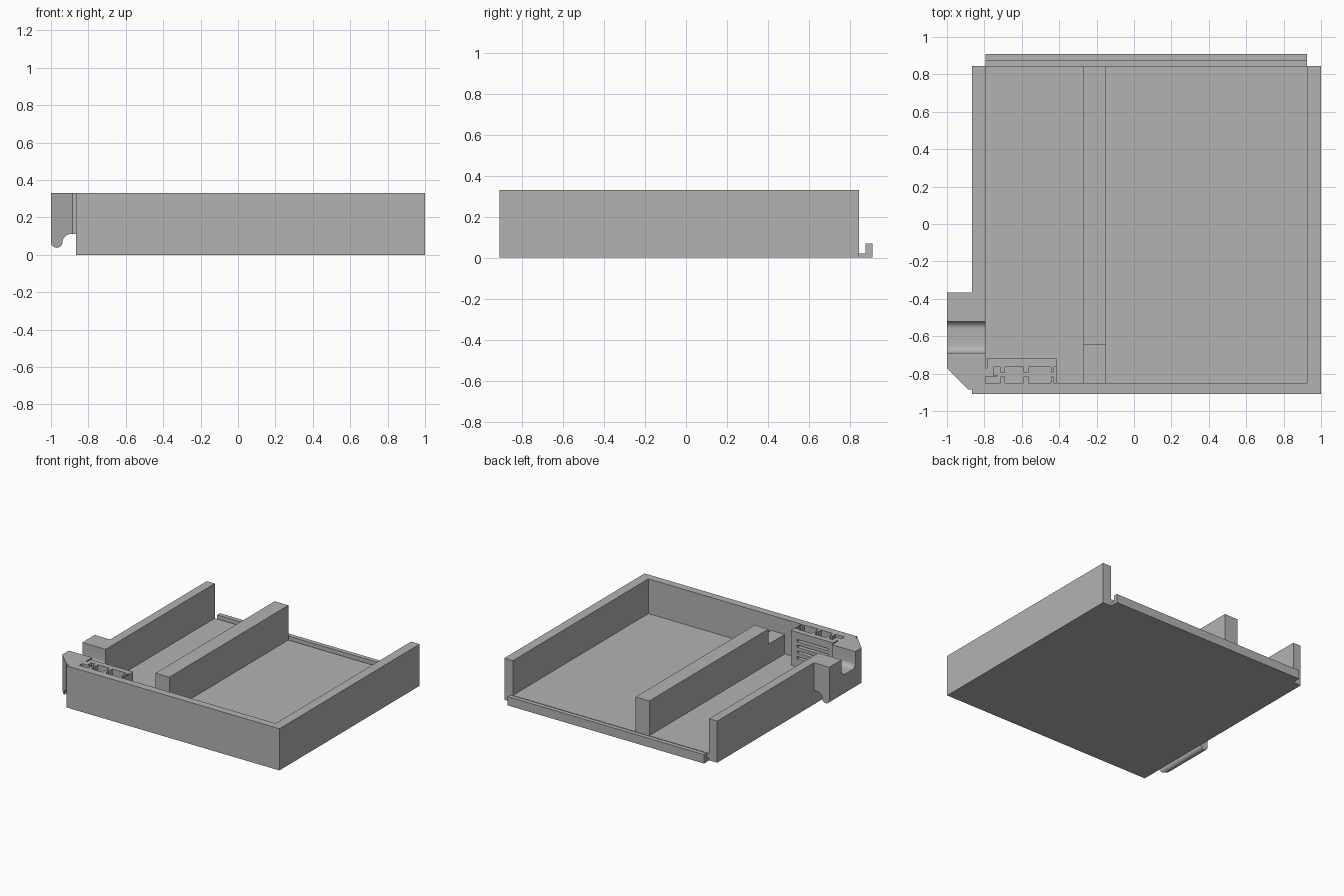
import bpy, bmesh, math
from mathutils import Vector

old = bpy.data.objects.get("Cube")
if old:
    bpy.data.objects.remove(old, do_unlink=True)

GREY = (0.45, 0.45, 0.45, 1)
mat = bpy.data.materials.new("plain grey")
mat.use_nodes = True
mat.diffuse_color = GREY
mat.node_tree.nodes["Principled BSDF"].inputs["Base Color"].default_value = GREY

TOP, FLOOR = 0.33, 0.055


def prism(name, outline, axis, lo, hi):
    """Extrude a 2D outline along an axis from lo to hi."""
    place = {"x": lambda a, b: (lo, a, b),
             "y": lambda a, b: (a, lo, b),
             "z": lambda a, b: (a, b, lo)}[axis]
    bm = bmesh.new()
    face = bm.faces.new([bm.verts.new(place(a, b)) for a, b in outline])
    out = bmesh.ops.extrude_face_region(bm, geom=[face])
    step = Vector([(hi - lo) if axis == k else 0 for k in "xyz"])
    moved = [g for g in out["geom"] if isinstance(g, bmesh.types.BMVert)]
    bmesh.ops.translate(bm, verts=moved, vec=step)
    bmesh.ops.recalc_face_normals(bm, faces=bm.faces)
    mesh = bpy.data.meshes.new(name)
    bm.to_mesh(mesh)
    bm.free()
    mesh.materials.append(mat)
    obj = bpy.data.objects.new(name, mesh)
    bpy.context.collection.objects.link(obj)
    return obj


def box(name, x0, x1, y0, y1, z0, z1):
    return prism(name, [(x0, y0), (x1, y0), (x1, y1), (x0, y1)], "z", z0, z1)


def combine(target, tool, operation):
    """Apply a boolean and drop the tool."""
    mod = target.modifiers.new(operation, "BOOLEAN")
    mod.operation, mod.solver, mod.object = operation, "EXACT", tool
    tool.hide_render = True
    bpy.context.view_layer.objects.active = target
    bpy.ops.object.modifier_apply(modifier=mod.name)
    bpy.data.objects.remove(tool, do_unlink=True)


def arc(cx, cy, r, start, end, n=8):
    return [(cx + r * math.cos(math.radians(start + (end - start) * i / n)),
             cy + r * math.sin(math.radians(start + (end - start) * i / n)))
            for i in range(n + 1)]


# Three-sided wall around the tray, open at the back
tray = prism("tray_body", [(-0.865, -0.91), (1, -0.91), (1, 0.845), (0.925, 0.845),
                           (0.925, -0.85), (-0.795, -0.85), (-0.795, 0.845),
                           (-0.865, 0.845)], "z", 0, TOP)

# Floor, back ledge and upright lip as one stepped section
floor = prism("floor", [(-0.88, 0), (0.91, 0), (0.91, 0.07), (0.875, 0.07),
                        (0.875, 0.02), (0.845, 0.02), (0.845, FLOOR), (-0.88, FLOOR)],
              "x", -0.795, 0.925)
combine(tray, floor, "UNION")

# Side latch: hooked underside, chamfered front corner
hook = ([(-0.82, TOP), (-1, TOP)] + arc(-0.969, 0.068, 0.031, 180, 360)
        + arc(-0.893, 0.066, 0.045, 180, 90) + [(-0.82, 0.111)])
latch = prism("latch", hook, "y", -0.95, -0.3)
plan = prism("latch_plan", [(-0.81, -0.365), (-1.1, -0.365), (-1.1, -0.67),
                            (-0.885, -0.885), (-0.81, -0.885)], "z", -0.1, 0.5)
combine(latch, plan, "INTERSECT")
combine(tray, latch, "UNION")

# Slotted holder in the front corner
holder = prism("slotted_holder", [(-0.785, -0.72), (-0.415, -0.72), (-0.415, -0.87),
                                  (-0.82, -0.87), (-0.82, -0.77), (-0.785, -0.77)],
               "z", 0.03, TOP)
combine(tray, holder, "UNION")

# Rounded channel through the latch and side wall
channel = ([(-0.52, 0.4), (-0.69, 0.4)] + arc(-0.65, 0.24, 0.04, 180, 270)
           + arc(-0.56, 0.24, 0.04, 270, 360))
combine(tray, prism("channel_cutter", channel, "x", -1.1, -0.79), "DIFFERENCE")

# Pockets sunk into the holder top, joined by a narrow groove
for x0, x1, y0, y1 in [(-0.75, -0.715, -0.81, -0.765), (-0.69, -0.59, -0.85, -0.765),
                       (-0.565, -0.445, -0.85, -0.765), (-0.795, -0.715, -0.85, -0.815),
                       (-0.73, -0.425, -0.815, -0.795), (-0.43, -0.418, -0.85, -0.765)]:
    combine(tray, box("pocket_cutter", x0, x1, y0, y1, 0.24, 0.4), "DIFFERENCE")

# Horizontal slots in the holder's inner face
for i in range(4):
    z = 0.12 + 0.045 * i
    combine(tray, box("slot_cutter", -0.74, -0.47, -0.76, -0.7, z, z + 0.018), "DIFFERENCE")

# Divider with a lowered front end
prism("divider", [(-0.85, FLOOR), (0.845, FLOOR), (0.845, TOP), (-0.645, TOP),
                  (-0.645, 0.21), (-0.85, 0.21)], "x", -0.27, -0.15)

# Merge coplanar faces, then smooth only the curves
bm = bmesh.new()
bm.from_mesh(tray.data)
bmesh.ops.remove_doubles(bm, verts=bm.verts, dist=0.0001)
bmesh.ops.dissolve_limit(bm, angle_limit=0.01, verts=bm.verts, edges=bm.edges)
bm.to_mesh(tray.data)
bm.free()
bpy.ops.object.select_all(action="DESELECT")
tray.select_set(True)
bpy.context.view_layer.objects.active = tray
bpy.ops.object.shade_smooth_by_angle(angle=math.radians(30))
